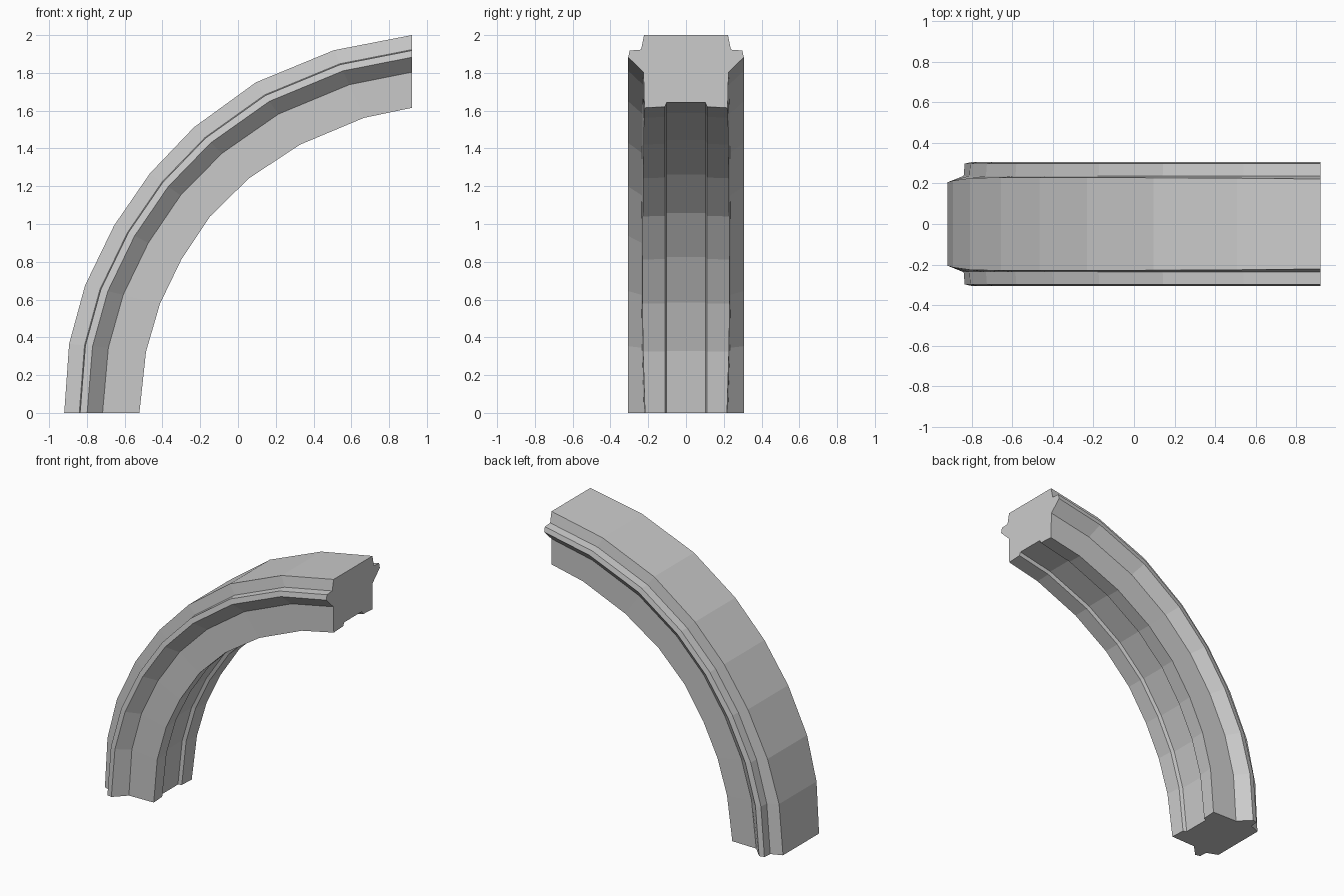
import bpy, bmesh
from mathutils import Vector

if "Cube" in bpy.data.objects:
    bpy.data.objects.remove(bpy.data.objects["Cube"])

# Matching stations along the outer and inner edges of the arch (x, z)
outer = [(-.92, 0), (-.894, .366), (-.81, .674), (-.656, .992), (-.466, 1.268),
         (-.233, 1.512), (.095, 1.75), (.508, 1.92), (.92, 2.0)]
inner = [(-.522, 0), (-.487, .324), (-.413, .578), (-.30, .812), (-.148, 1.04),
         (.058, 1.242), (.328, 1.42), (.667, 1.562), (.92, 1.615)]
# Half width of the top face, slightly narrower at the foot
top_half = [.206, .214, .226, .23, .23, .23, .228, .226, .222]
# Half width of the lower body
body_half = [.222, .232, .236, .236, .234, .232, .23, .228, .225]


def section(i):
    """Closed cross-section: top face, side moulding, body, grooved underside."""
    a, w = top_half[i], body_half[i]
    half = [(a, 0), (.238, .20), (.298, .212), (.306, .305),
            (w, .51), (w - .005, 1), (.112, .985), (.102, .925)]
    ring = half + [(-y, t) for y, t in reversed(half)]
    o, n = Vector(outer[i]), Vector(inner[i])
    pts = []
    for y, t in ring:
        p = o.lerp(n, t)
        pts.append((p.x, y, p.y))
    return pts


# Sweep the section through the stations and cap both ends
bm = bmesh.new()
rings = [[bm.verts.new(p) for p in section(i)] for i in range(len(outer))]
for r, s in zip(rings, rings[1:]):
    for k in range(len(r)):
        j = (k + 1) % len(r)
        bm.faces.new((r[k], r[j], s[j], s[k]))
bm.faces.new(rings[0])
bm.faces.new(rings[-1])
bmesh.ops.recalc_face_normals(bm, faces=bm.faces)

mesh = bpy.data.meshes.new("moulded_half_arch")
bm.to_mesh(mesh)
bm.free()
bpy.context.collection.objects.link(bpy.data.objects.new("moulded_half_arch", mesh))
